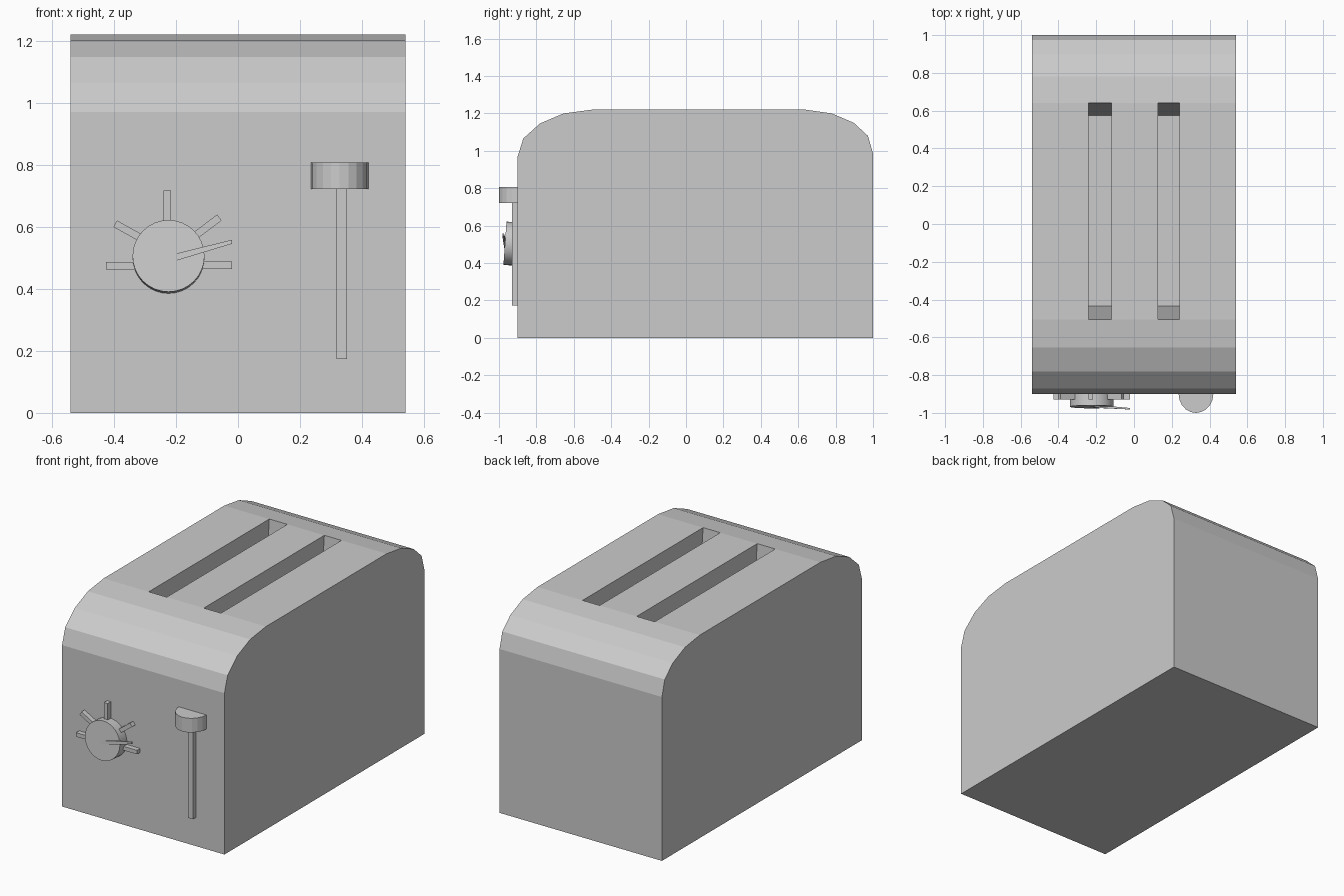
import bpy, math
from mathutils import Vector, Matrix

if "Cube" in bpy.data.objects:
    bpy.data.objects.remove(bpy.data.objects["Cube"])


def make(name, verts, faces):
    mesh = bpy.data.meshes.new(name)
    mesh.from_pydata(verts, [], faces)
    obj = bpy.data.objects.new(name, mesh)
    bpy.context.collection.objects.link(obj)
    return obj


def loft(name, a, b):
    """Closed solid between two matching loops, with outward normals."""
    n = len(a)
    faces = [tuple(range(n))[::-1], tuple(range(n, 2 * n))]
    faces += [(i, (i + 1) % n, n + (i + 1) % n, n + i) for i in range(n)]
    obj = make(name, [tuple(v) for v in list(a) + list(b)], faces)
    import bmesh
    bm = bmesh.new()
    bm.from_mesh(obj.data)
    bmesh.ops.recalc_face_normals(bm, faces=bm.faces)
    bm.to_mesh(obj.data)
    bm.free()
    return obj


def rect(x0, x1, y0, y1, z):
    return [(x0, y0, z), (x1, y0, z), (x1, y1, z), (x0, y1, z)]


# Body: side profile (y, z) extruded across the width
profile = [(-.9, 0), (1, 0), (1, .985), (.973, 1.08), (.897, 1.15),
           (.78, 1.2), (.64, 1.22), (-.505, 1.22), (-.655, 1.2),
           (-.78, 1.147), (-.87, 1.066), (-.9, .97)]
body = loft("body", [(-.54, y, z) for y, z in profile],
            [(.54, y, z) for y, z in profile])

# Two bread slots with sloping end walls
for side, x0, x1 in (("left", -.24, -.12), ("right", .126, .24)):
    # slope continues a little above the top so the cut is clean
    depth, over = .75, .05
    k = over / depth
    cutter = loft("slot_cutter_" + side,
                  rect(x0, x1, -.435, .575, 1.22 - depth),
                  rect(x0, x1, -.505 - .07 * k, .64 + .065 * k, 1.22 + over))
    cutter.hide_render = True
    cutter.hide_set(True)
    cut = body.modifiers.new("slot_" + side, 'BOOLEAN')
    cut.operation = 'DIFFERENCE'
    cut.solver = 'EXACT'
    cut.object = cutter

# Lever track
loft("lever_track", rect(.318, .352, -.93, -.89, .173),
     rect(.318, .352, -.93, -.89, .74))

# Lever handle: half-round plate
arc = [(.328 - .092 * math.cos(math.pi * i / 10),
        -.9 - .1 * math.sin(math.pi * i / 10)) for i in range(11)]
loft("lever_handle", [(x, y, .722) for x, y in arc],
     [(x, y, .807) for x, y in arc])

# Browning knob, tilted slightly upward
bpy.ops.mesh.primitive_cylinder_add(vertices=32, radius=.116, depth=.09)
knob = bpy.context.object
knob.name = "knob"
knob.matrix_world = (Matrix.Translation((-.224, -.923, .503))
                     @ Matrix.Rotation(math.radians(86), 4, 'X'))
bpy.ops.object.shade_smooth_by_angle()

# Dial marks around the knob: (inner x, z) to (outer x, z)
marks = [(-.30, .474, -.426, .474), (-.27, .54, -.396, .610),
         (-.228, .58, -.228, .717), (-.17, .547, -.06, .63),
         (-.15, .476, -.02, .476)]
for i, (xa, za, xb, zb) in enumerate(marks):
    a, b = Vector((xa, 0, za)), Vector((xb, 0, zb))
    side = (b - a).cross(Vector((0, 1, 0))).normalized() * .012
    loop = [a - side, b - side, b + side, a + side]
    loft(f"dial_mark_{i + 1}", [p + Vector((0, -.93, 0)) for p in loop],
         [p + Vector((0, -.89, 0)) for p in loop])

# Pointer: thin tapering wedge rising off the knob face
loft("pointer",
     [(-.235, -.970, .505), (-.02, -.982, .558), (-.02, -.982, .545), (-.235, -.972, .48)],
     [(-.235, -.955, .505), (-.02, -.974, .558), (-.02, -.974, .545), (-.235, -.955, .48)])
